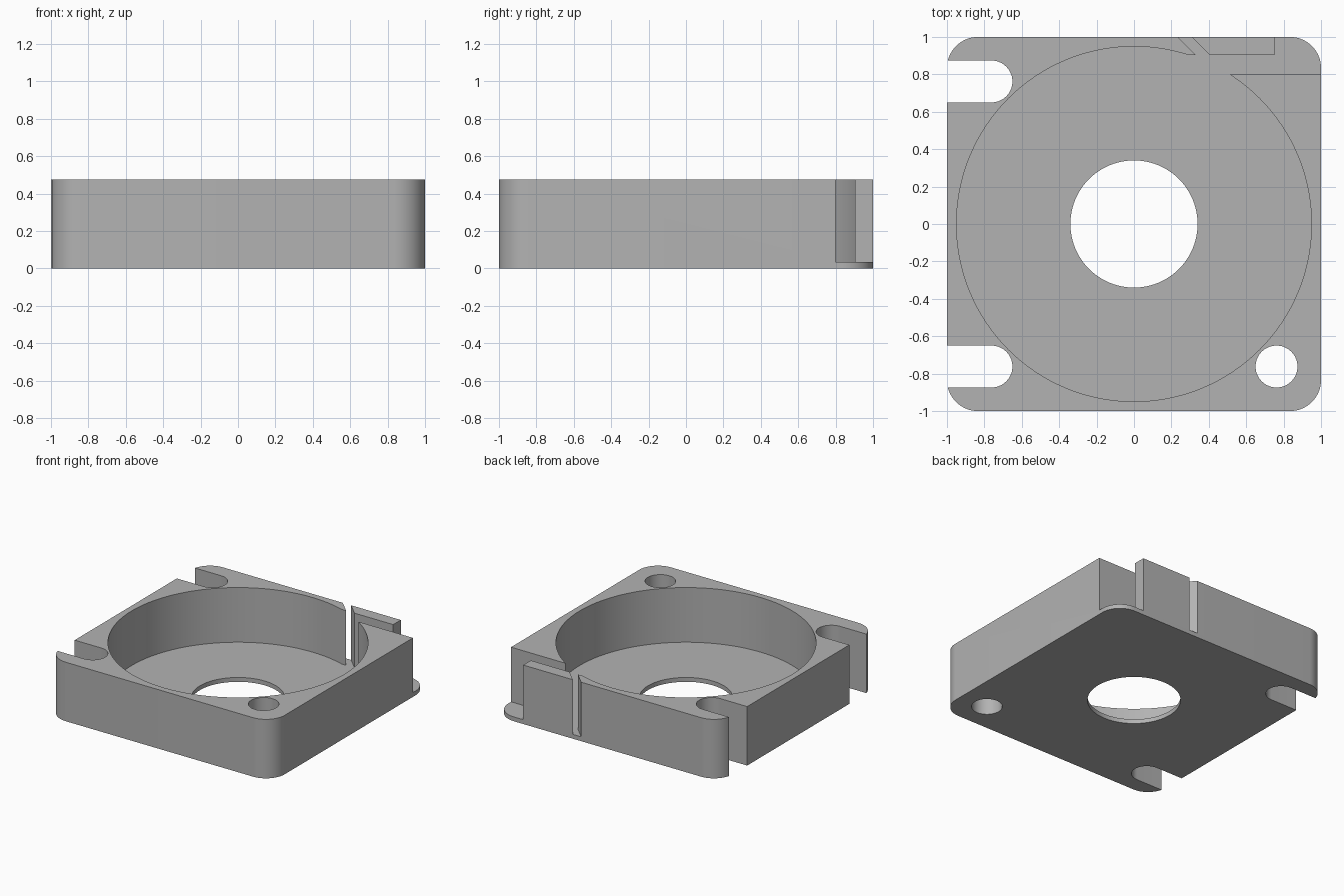
import bpy, bmesh
from math import cos, sin, pi, radians

cube = bpy.data.objects.get("Cube")
if cube:
    bpy.data.objects.remove(cube, do_unlink=True)

HEIGHT, FLOOR = 0.475, 0.035
HOLE_POS, HOLE_R = 0.762, 0.112

grey = bpy.data.materials.new("plain grey")
grey.use_nodes = True
color = (0.45, 0.45, 0.45, 1)
grey.diffuse_color = color
grey.node_tree.nodes["Principled BSDF"].inputs["Base Color"].default_value = color


def arc(cx, cy, r, start, end, steps):
    return [(cx + r * cos(start + (end - start) * i / steps),
             cy + r * sin(start + (end - start) * i / steps)) for i in range(steps + 1)]


def circle(cx, cy, r, steps):
    return arc(cx, cy, r, 0, 2 * pi, steps)[:-1]


def prism(name, outline, z0, z1):
    """Extrude a closed outline from z0 to z1."""
    bm = bmesh.new()
    base = bm.faces.new([bm.verts.new((x, y, z0)) for x, y in outline])
    top = bmesh.ops.extrude_face_region(bm, geom=[base])["geom"]
    verts = [v for v in top if isinstance(v, bmesh.types.BMVert)]
    bmesh.ops.translate(bm, verts=verts, vec=(0, 0, z1 - z0))
    bmesh.ops.recalc_face_normals(bm, faces=bm.faces)
    mesh = bpy.data.meshes.new(name)
    bm.to_mesh(mesh)
    bm.free()
    mesh.materials.append(grey)
    obj = bpy.data.objects.new(name, mesh)
    bpy.context.collection.objects.link(obj)
    return obj


def cut(target, name, outline, z0):
    """Subtract a prism that opens through the top."""
    cutter = prism(name, outline, z0, HEIGHT + 0.1)
    cutter.hide_render = True
    mod = target.modifiers.new(name, 'BOOLEAN')
    mod.operation, mod.solver, mod.object = 'DIFFERENCE', 'EXACT', cutter
    bpy.context.view_layer.objects.active = target
    bpy.ops.object.modifier_apply(modifier=mod.name)
    bpy.data.objects.remove(cutter, do_unlink=True)


# Square housing with rounded upright corners
r = 0.166
c = 1 - r
corners = []
for i, (sx, sy) in enumerate([(1, 1), (-1, 1), (-1, -1), (1, -1)]):
    corners += arc(sx * c, sy * c, r, i * pi / 2, (i + 1) * pi / 2, 16)
housing = prism("blower_housing", corners, 0, HEIGHT)

# Round chamber above the floor and the central intake hole
cut(housing, "chamber", circle(0, 0, 0.949, 128), FLOOR)
cut(housing, "intake_hole", circle(0, 0, 0.34, 96), -0.1)

# Outlet channel to the back corner, with the slanted slot through the back wall
cut(housing, "outlet", [(0.2, 0.798), (1.1, 0.798), (1.1, 1.1), (0.75, 1.1),
                        (0.75, 0.903), (0.405, 0.903), (0.208, 1.1),
                        (0.134, 1.1), (0.331, 0.903), (0.2, 0.903)], FLOOR)

# Screw hole and two open-ended screw slots
cut(housing, "screw_hole", circle(HOLE_POS, -HOLE_POS, HOLE_R, 48), -0.1)
for side in (-1, 1):
    y = side * HOLE_POS
    slot = arc(-HOLE_POS, y, HOLE_R, -pi / 2, pi / 2, 24)
    slot += [(-1.1, y + HOLE_R), (-1.1, y - HOLE_R)]
    cut(housing, "screw_slot", slot, -0.1)

# Smooth the round walls, keep the rims sharp
bpy.ops.object.select_all(action='DESELECT')
housing.select_set(True)
bpy.context.view_layer.objects.active = housing
bpy.ops.object.shade_smooth_by_angle(angle=radians(30))
